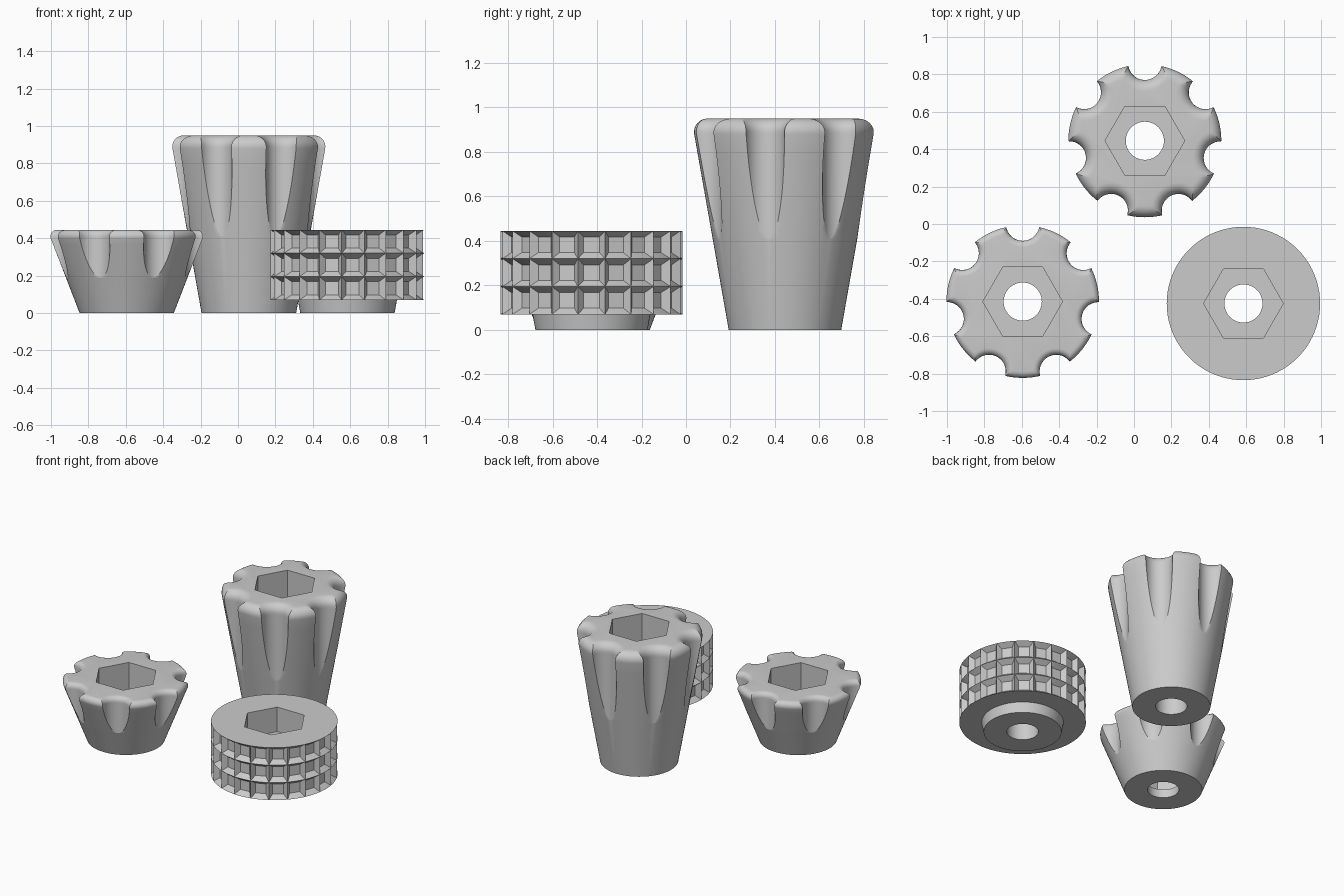
import bpy, bmesh
from math import pi, sin, cos, acos, atan2, radians

if "Cube" in bpy.data.objects:
    bpy.data.objects.remove(bpy.data.objects["Cube"])


def make_object(name, bm, loc):
    bmesh.ops.remove_doubles(bm, verts=bm.verts, dist=1e-5)
    bmesh.ops.recalc_face_normals(bm, faces=bm.faces)
    mesh = bpy.data.meshes.new(name)
    bm.to_mesh(mesh)
    bm.free()
    ob = bpy.data.objects.new(name, mesh)
    ob.location = (loc[0], loc[1], 0)
    bpy.context.collection.objects.link(ob)
    return ob


def cut_prism(ob, sides, radius, z0, z1):
    """Subtract an upright prism centred on the object's axis."""
    bpy.ops.mesh.primitive_cylinder_add(
        vertices=sides, radius=radius, depth=z1 - z0,
        location=(ob.location.x, ob.location.y, (z0 + z1) / 2),
        rotation=(0, 0, pi / 6 if sides == 6 else 0))
    cutter = bpy.context.object
    cutter.hide_render = True
    mod = ob.modifiers.new("cut", 'BOOLEAN')
    mod.operation, mod.solver, mod.object = 'DIFFERENCE', 'EXACT', cutter
    bpy.ops.object.select_all(action='DESELECT')
    ob.select_set(True)
    bpy.context.view_layer.objects.active = ob
    bpy.ops.object.modifier_apply(modifier=mod.name)
    bpy.data.objects.remove(cutter)


def drill(ob, top, floor):
    """Hexagonal bolt pocket from the top and a round through hole."""
    cut_prism(ob, 48, 0.102, -0.1, floor + 0.05)
    bpy.ops.object.select_all(action='DESELECT')
    cut_hex(ob, top, floor)


def cut_hex(ob, top, floor):
    cut_prism(ob, 6, 0.213, floor, top + 0.1)
    bpy.ops.object.shade_smooth_by_angle(angle=radians(30))


FLUTES, FLUTE_DIST, FLUTE_R = 7, 0.415, 0.09


def fluted_ring(bm, radius, flute_r, z):
    """Circle with seven round notches; notches collapse where they miss."""
    c = (radius ** 2 + FLUTE_DIST ** 2 - flute_r ** 2) / (2 * radius * FLUTE_DIST)
    a = acos(max(-1, min(1, c)))
    if radius <= FLUTE_DIST - flute_r + 1e-6:
        a = 0
    step, pts = 2 * pi / FLUTES, []
    # opening angle of the notch as seen from its own centre
    b = atan2(radius * sin(a), FLUTE_DIST - radius * cos(a))
    for k in range(FLUTES):
        mid = pi / 2 + k * step
        for i in range(17):
            t = b * (i / 8 - 1)
            if a > 0:
                x, y = FLUTE_DIST - flute_r * cos(t), flute_r * sin(t)
            else:
                x, y = radius, 0
            pts.append((x * cos(mid) - y * sin(mid), x * sin(mid) + y * cos(mid)))
        for i in range(1, 12):
            t = mid + a + (step - 2 * a) * i / 12
            pts.append((radius * cos(t), radius * sin(t)))
    return [bm.verts.new((x, y, z)) for x, y in pts]


def fluted_knob(name, loc, height, r_bottom, r_top, fillet, floor):
    bm = bmesh.new()
    slope = atan2(r_top - r_bottom, height - fillet)
    z_end = height - fillet - fillet * sin(slope)
    r_end = r_top - fillet * (1 - cos(slope))
    tip = (FLUTE_DIST - FLUTE_R - r_bottom) / (r_end - r_bottom) * z_end
    rings = [(r_bottom, FLUTE_R, 0)]
    for i in range(13):                       # tapered side with flutes
        z = tip + (z_end - tip) * (i / 12) ** 2
        rings.append((r_bottom + (r_end - r_bottom) * z / z_end, FLUTE_R, z))
    for i in range(1, 9):                     # rounded top edge
        p = -slope + (pi / 2 + slope) * i / 8
        rings.append((r_top - fillet * (1 - cos(p)),
                      FLUTE_R + fillet * (1 - cos(max(0, p))),
                      height - fillet + fillet * sin(p)))
    loops = [fluted_ring(bm, *r) for r in rings]
    n = len(loops[0])
    for lo, hi in zip(loops, loops[1:]):
        for i in range(n):
            j = (i + 1) % n
            bm.faces.new((lo[i], lo[j], hi[j], hi[i]))
    bm.faces.new(loops[0][::-1])
    bm.faces.new(loops[-1])
    bmesh.ops.dissolve_degenerate(bm, edges=bm.edges, dist=1e-5)
    drill(make_object(name, bm, loc), height, floor)


def knurled_knob(name, loc, floor):
    bm = bmesh.new()
    cells, seg, radius, depth = 21, 4, 0.41, 0.037
    z0, row = 0.07, 0.125
    n = cells * seg

    def circle(r, z):
        return [bm.verts.new((r * cos((i / seg - 0.5) * 2 * pi / cells),
                              r * sin((i / seg - 0.5) * 2 * pi / cells), z))
                for i in range(n)]

    def band(lo, hi):
        for i in range(n):
            j = (i + 1) % n
            bm.faces.new((lo[i], lo[j], hi[j], hi[i]))

    # knurled drum: grid of recessed square pyramids
    grid = [circle(radius, z0 + row * k) for k in range(4)]
    for k in range(3):
        for c in range(cells):
            ids = [(c * seg + i) % n for i in range(seg + 1)]
            lo, hi = [grid[k][i] for i in ids], [grid[k + 1][i] for i in ids]
            f = []
            for u, v in ((-1, 0.22), (1, 0.22), (1, 0.78), (-1, 0.78)):
                ang, half, r = c * 2 * pi / cells, u * 0.035, radius - depth
                f.append(bm.verts.new((r * cos(ang) - half * sin(ang),
                                       r * sin(ang) + half * cos(ang),
                                       z0 + row * (k + v))))
            bm.faces.new(f)
            bm.faces.new((lo[0], f[0], f[3], hi[0]))
            bm.faces.new((lo[-1], hi[-1], f[2], f[1]))
            for edge, a, b in ((lo, f[0], f[1]), (hi, f[3], f[2])):
                h = seg // 2
                for i in range(seg):
                    bm.faces.new((edge[i], edge[i + 1], a if i < h else b))
                bm.faces.new((a, edge[h], b))
    bm.faces.new(grid[-1])
    # boss underneath
    neck, foot = circle(0.265, z0), circle(0.252, 0)
    band(neck, grid[0])
    band(foot, neck)
    bm.faces.new(foot[::-1])
    drill(make_object(name, bm, loc), 0.445, floor)


fluted_knob("short_fluted_knob", (-0.595, -0.415), 0.445, 0.252, 0.408, 0.035, 0.06)
fluted_knob("tall_fluted_knob", (0.058, 0.445), 0.95, 0.253, 0.409, 0.06, 0.55)
knurled_knob("knurled_knob", (0.585, -0.425), 0.27)
